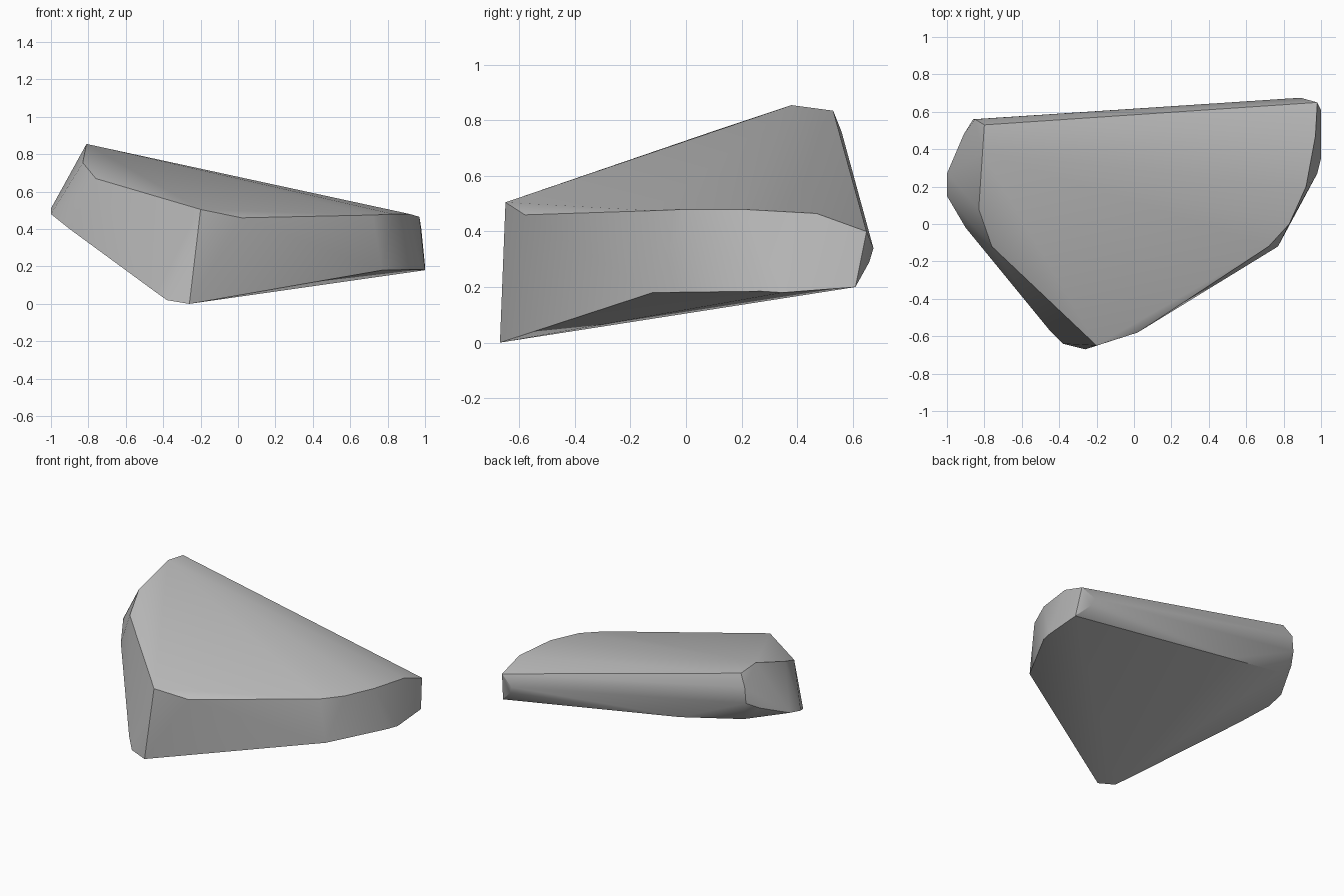
import bpy
import bmesh
import math

# Remove the default object
default_cube = bpy.data.objects.get("Cube")
if default_cube:
    bpy.data.objects.remove(default_cube, do_unlink=True)


def make_material(name, colour):
    material = bpy.data.materials.new(name)
    material.use_nodes = True
    material.diffuse_color = colour
    shader = next(n for n in material.node_tree.nodes if n.type == "BSDF_PRINCIPLED")
    shader.inputs["Base Color"].default_value = colour
    shader.inputs["Roughness"].default_value = 1
    return material


def make_hull(name, corner_groups, material, sharp_angle):
    """Wrap a convex skin around the corners and smooth its gentle edges."""
    mesh = bpy.data.meshes.new(name)
    bm = bmesh.new()
    for group in corner_groups:
        for corner in group:
            bm.verts.new(corner)
    hull = bmesh.ops.convex_hull(bm, input=bm.verts[:])
    # Drop corners that fell inside the skin
    loose = {v for v in hull["geom_interior"] if isinstance(v, bmesh.types.BMVert)}
    loose.update(v for v in bm.verts if not v.link_faces)
    bmesh.ops.delete(bm, geom=list(loose), context="VERTS")
    bmesh.ops.recalc_face_normals(bm, faces=bm.faces[:])
    bm.to_mesh(mesh)
    bm.free()
    mesh.materials.append(material)
    rock = bpy.data.objects.new(name, mesh)
    bpy.context.collection.objects.link(rock)
    bpy.ops.object.select_all(action="DESELECT")
    rock.select_set(True)
    bpy.context.view_layer.objects.active = rock
    bpy.ops.object.shade_smooth_by_angle(angle=math.radians(sharp_angle))
    return rock


# Rim of the sloping top
top_rim = [
    (-.8, .53, .835), (-.81, .38, .855), (-.83, .08, .755), (-.76, -.12, .67),
    (-.2, -.65, .505), (.02, -.58, .46), (.72, -.12, .475), (.83, 0, .48),
    (.92, .2, .48), (.97, .47, .465), (.98, .65, .4),
]

# Ridge along the back and the widest points of the raised end
middle_ridge = [
    (-.85, .56, .76), (-.86, .56, .65), (-.91, .48, .6), (-1, .27, .51),
    (-1, .15, .48), (.89, .675, .34), (.91, .66, .29),
]

# Rim of the underside
bottom_rim = [
    (-.9, -.02, .4), (-.45, -.57, .07), (-.38, -.64, .02), (-.26, -.67, 0),
    (.77, -.12, .18), (.98, .27, .185), (1, .35, .18), (1, .61, .2),
    (-.34, .55, .41), (-.8, .5, .5),
]

stone_grey = make_material("stone grey", (.5, .5, .5, 1))
make_hull("rock", [top_rim, middle_ridge, bottom_rim], stone_grey, 30)
